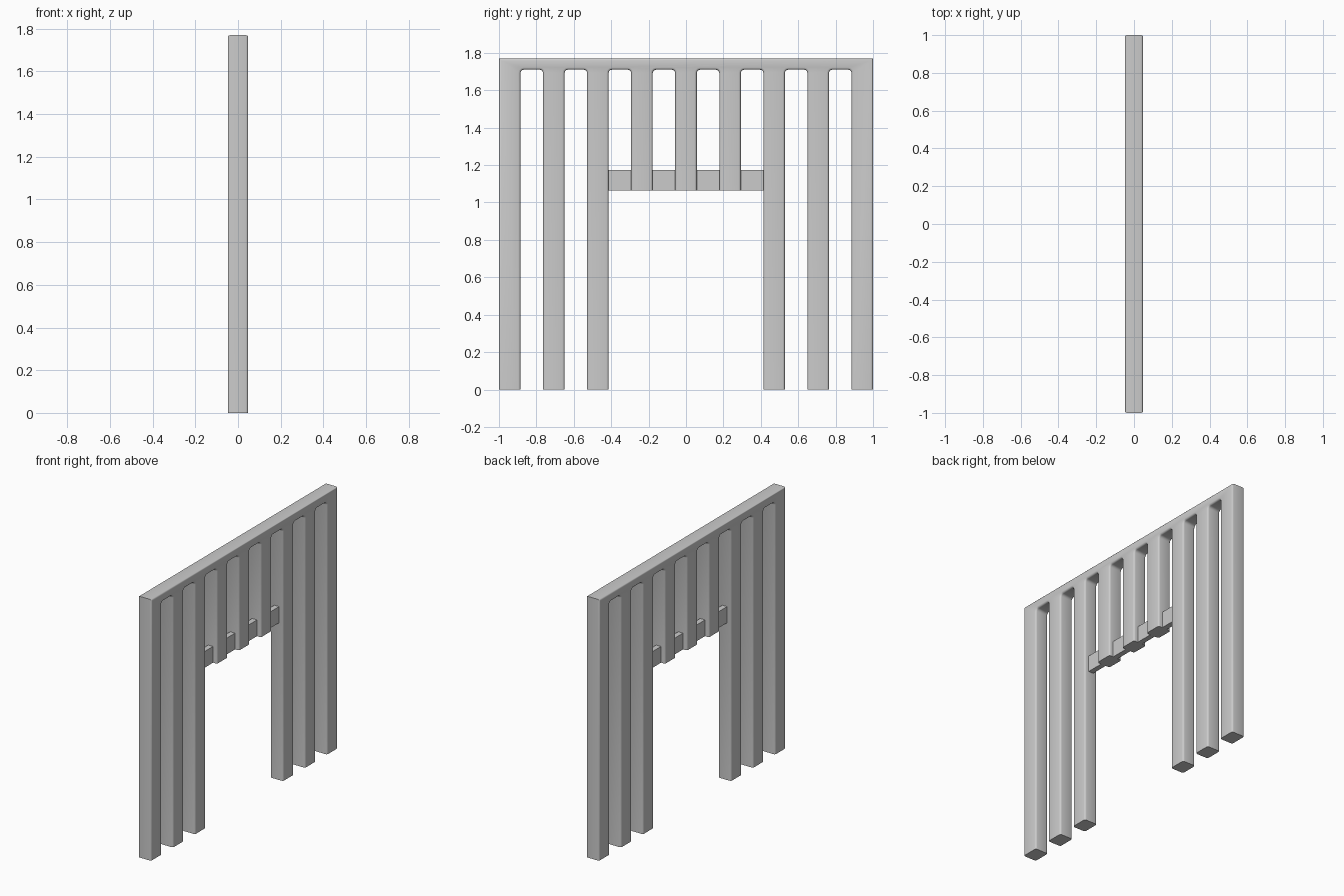
import bpy, bmesh, math

if "Cube" in bpy.data.objects:
    bpy.data.objects.remove(bpy.data.objects["Cube"])

TOP, SLOT_TOP = 1.77, 1.71       # crest of the panel, top of the slots
RAIL_Z0, RAIL_Z1 = 1.065, 1.175  # lower rail
HALF_T = 0.048                   # half thickness of the slats
SLAT_W, COUNT = 0.115, 9
PITCH = (2 - SLAT_W) / (COUNT - 1)
R = 0.018                        # slot corner radius


def arc(cy, cz, a0, a1, n=3):
    return [(cy + R * math.cos(math.radians(a0 + (a1 - a0) * i / n)),
             cz + R * math.sin(math.radians(a0 + (a1 - a0) * i / n))) for i in range(n + 1)]


def finish(bm, name):
    bmesh.ops.recalc_face_normals(bm, faces=bm.faces)
    mesh = bpy.data.meshes.new(name)
    bm.to_mesh(mesh)
    bm.free()
    ob = bpy.data.objects.new(name, mesh)
    bpy.context.collection.objects.link(ob)
    bpy.ops.object.select_all(action='DESELECT')
    ob.select_set(True)
    bpy.context.view_layer.objects.active = ob
    bpy.ops.object.shade_smooth_by_angle(angle=math.radians(40))
    return ob


# Comb outline in the y-z plane: six full legs, three short slats in the middle
outline = [(-1, TOP)]
for i in range(COUNT):
    y0 = -1 + i * PITCH
    y1 = y0 + SLAT_W
    foot = RAIL_Z0 if 3 <= i <= 5 else 0.0
    outline += [(y0, foot), (y1, foot)]
    if i < COUNT - 1:
        outline += arc(y1 + R, SLOT_TOP - R, 180, 90)
        outline += arc(y0 + PITCH - R, SLOT_TOP - R, 90, 0)
outline.append((1, TOP))

# Slatted panel, extruded through its thickness, long edges rounded
bm = bmesh.new()
face = bm.faces.new([bm.verts.new((-HALF_T, y, z)) for y, z in outline])
ext = bmesh.ops.extrude_face_region(bm, geom=[face])
bmesh.ops.translate(bm, vec=(2 * HALF_T, 0, 0),
                    verts=[g for g in ext["geom"] if isinstance(g, bmesh.types.BMVert)])
bmesh.ops.recalc_face_normals(bm, faces=bm.faces)


def is_foot(e):
    return all(v.co.z < 0.001 or abs(v.co.z - RAIL_Z0) < 0.001 for v in e.verts)


rim = [e for e in bm.edges
       if abs(e.verts[0].co.x - e.verts[1].co.x) < 1e-5 and not is_foot(e)]
bmesh.ops.bevel(bm, geom=rim, offset=0.012, offset_type='OFFSET', segments=3,
                profile=0.5, affect='EDGES')
finish(bm, "slatted_panel")

# Thin lower rail joining the short slats to the inner legs
bm = bmesh.new()
bmesh.ops.create_cube(bm, size=1)
half_y = 1 - 2 * PITCH - SLAT_W
for v in bm.verts:
    v.co.x *= 0.036
    v.co.y *= 2 * half_y
    v.co.z = RAIL_Z0 if v.co.z < 0 else RAIL_Z1
finish(bm, "lower_rail")
